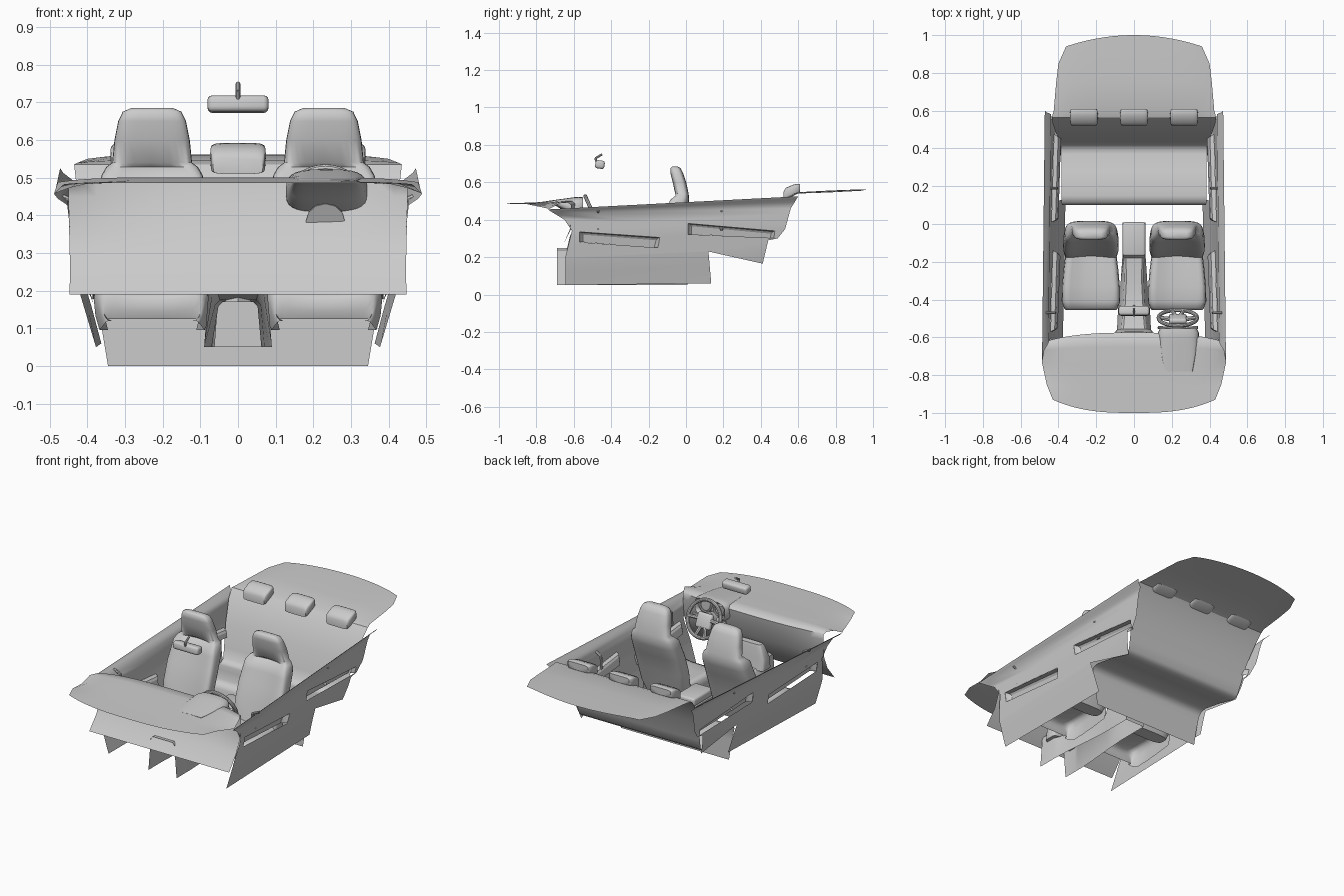
import bpy, bmesh, math
from mathutils import Vector, Matrix
from mathutils.geometry import tessellate_polygon

if "Cube" in bpy.data.objects:
    bpy.data.objects.remove(bpy.data.objects["Cube"])


def finish(name, bm, angle=35):
    bmesh.ops.recalc_face_normals(bm, faces=bm.faces)
    me = bpy.data.meshes.new(name)
    bm.to_mesh(me)
    bm.free()
    ob = bpy.data.objects.new(name, me)
    bpy.context.collection.objects.link(ob)
    bpy.ops.object.select_all(action='DESELECT')
    ob.select_set(True)
    bpy.context.view_layer.objects.active = ob
    bpy.ops.object.shade_smooth_by_angle(angle=math.radians(angle))
    return ob


def loft(name, rows, closed=False, caps=False, angle=35):
    bm = bmesh.new()
    vs = [[bm.verts.new(p) for p in r] for r in rows]
    n = len(rows[0])
    for a, b in zip(vs, vs[1:]):
        for i in range(n if closed else n - 1):
            j = (i + 1) % n
            bm.faces.new((a[i], a[j], b[j], b[i]))
    if caps:
        bm.faces.new(vs[0])
        bm.faces.new(vs[-1])
    return finish(name, bm, angle)


def rings(name, cx, sections, axis='Z', dish=0, power=.55, n=28, caps=True):
    # rounded cross-sections (y, z, half width, half depth), optionally hollowed on the seating side
    rows = []
    for y, z, hw, hd in sections:
        row = []
        for i in range(n):
            t = 2 * math.pi * i / n
            c, s = math.cos(t), math.sin(t)
            u = math.copysign(abs(c) ** power, c)
            v = hd * math.copysign(abs(s) ** power, s)
            if v > 0 and hw > .12:
                v -= dish * (1 - u * u)
            row.append((cx + hw * u, y - v, z) if axis == 'Z' else (cx + hw * u, y, z + v))
        rows.append(row)
    return loft(name, rows, True, caps, 50)


def sheet(name, spec, n=24, power=4, angle=35):
    # wide panel: rows of (centre y, edge y, centre z, edge z, half width)
    rows = []
    for yc, ye, zc, ze, hw in spec:
        ss = [2 * i / n - 1 for i in range(n + 1)]
        rows.append([(hw * s, yc + (ye - yc) * abs(s) ** power, zc + (ze - zc) * abs(s) ** 6) for s in ss])
    return loft(name, rows, angle=angle)


def box(name, loc, size, rot=(0, 0, 0), bevel=.01):
    bm = bmesh.new()
    bmesh.ops.create_cube(bm, size=1)
    bmesh.ops.scale(bm, vec=size, verts=bm.verts)
    bmesh.ops.bevel(bm, geom=bm.edges[:], offset=bevel, segments=3, profile=.5, affect='EDGES')
    ob = finish(name, bm, 50)
    ob.location, ob.rotation_euler = loc, rot
    return ob


def rod(name, a, b, r1, r2=None, n=16):
    a, b = Vector(a), Vector(b)
    bm = bmesh.new()
    m = Matrix.Translation((a + b) / 2) @ (b - a).to_track_quat('Z', 'Y').to_matrix().to_4x4()
    bmesh.ops.create_cone(bm, cap_ends=True, segments=n, radius1=r1, radius2=r2 or r1, depth=(b - a).length, matrix=m)
    return finish(name, bm)


def torus(name, loc, rot, R, r):
    bpy.ops.mesh.primitive_torus_add(location=loc, rotation=rot, major_radius=R, minor_radius=r,
                                     major_segments=36, minor_segments=10)
    bpy.context.object.name = name
    bpy.ops.object.shade_smooth_by_angle()


# dashboard shell
sheet('dashboard', [(-1, -.93, .486, .484, .43), (-.88, -.85, .49, .483, .462), (-.75, -.73, .495, .458, .488),
                    (-.65, -.67, .501, .488, .478), (-.59, -.63, .501, .49, .455), (-.575, -.615, .488, .478, .45),
                    (-.582, -.615, .45, .45, .45), (-.615, -.62, .35, .35, .448), (-.655, -.655, .27, .27, .446),
                    (-.72, -.72, .19, .19, .447)], power=2.8, angle=50)

# rear bench and parcel shelf
bench = [(.1, 0, .345), (.1, .12, .365), (.1, .19, .38), (.115, .215, .385), (.15, .222, .385), (.28, .2, .385),
         (.37, .178, .385), (.4, .178, .387), (.42, .195, .388), (.437, .25, .395), (.472, .37, .41),
         (.53, .49, .43), (.565, .535, .435)]
sheet('rear_bench', [(y, y, z, z, w) for y, z, w in bench], angle=60)
sheet('parcel_shelf', [(.565, .565, .535, .535, .435), (.6, .6, .547, .54, .425), (.75, .75, .555, .545, .412),
                       (.87, .85, .56, .55, .4), (1, .94, .562, .555, .36)], power=2)
for x in (-.265, 0, .265):
    rings('rear_headrest', x, [(.522, .53, .066, .02), (.532, .54, .072, .03), (.575, .558, .074, .03),
                               (.6, .566, .072, .026), (.61, .568, .064, .02)], 'Y', power=.35)

# front seats: backs with headrests, and cushions open underneath
for x in (-.228, .228):
    rings('seat_back', x, [(-.15, .13, .11, .04), (-.145, .2, .14, .058), (-.12, .3, .147, .06),
                           (-.085, .4, .146, .062), (-.055, .47, .14, .064), (-.045, .505, .135, .062),
                           (-.03, .528, .122, .045), (-.022, .54, .106, .036), (-.035, .6, .1, .036),
                           (-.05, .65, .09, .034), (-.056, .675, .078, .028), (-.06, .685, .055, .014)], dish=.035)
    rows = []
    for y, w, top, low in ((-.445, .12, .125, .12), (-.455, .128, .15, .12), (-.455, .135, .185, .118),
                           (-.445, .142, .208, .11), (-.41, .155, .222, .095), (-.33, .153, .225, .095),
                           (-.24, .145, .222, .095), (-.12, .13, .215, .095)):
        h = top - low
        half = [(w * .9, low), (w * .97, low + h * .3), (w, low + h * .65), (w * .97, low + h * .88),
                (w * .86, top), (w * .7, top - h * .04), (w * .45, top - h * .12), (w * .2, top - h * .15)]
        rows.append([(x - a, y, z) for a, z in half] + [(x + a, y, z) for a, z in reversed(half)])
    loft('seat_cushion', rows, angle=60)

# centre console with closed rear end, centre stack and armrest
cons = [(-.69, .075, .09, .25), (-.6, .075, .09, .25), (-.56, .068, .09, .2), (-.46, .06, .085, .175),
        (-.3, .052, .07, .17), (-.18, .054, .062, .175), (-.16, .058, .062, .2), (.008, .058, .062, .2)]
rows = [[(-b, y, .05), (-t, y, z - .012), (-t + .012, y, z), (t - .012, y, z), (t, y, z - .012), (b, y, .05)]
        for y, t, b, z in cons]
loft('console', rows)
bm = bmesh.new()
bm.faces.new([bm.verts.new(p) for p in rows[-1]])
finish('console_rear_wall', bm)
box('console_armrest', (0, -.08, .215), (.12, .18, .045), bevel=.012)
rings('centre_stack', 0, [(-.6, .19, .1, .045), (-.6, .25, .1, .035), (-.595, .315, .078, .025),
                          (-.592, .33, .068, .018)], power=.35)
rod('gear_boot', (0, -.46, .17), (0, -.46, .215), .035, .012, 4)
rod('gear_lever', (0, -.46, .2), (0, -.445, .26), .006)
box('gear_knob', (0, -.445, .27), (.025, .028, .035), bevel=.009)
rod('handbrake', (-.08, -.435, .19), (.075, -.475, .2), .005)

# open instrument hood blending into the dash top, with gauges set inside it
rings('instrument_hood', .235, [(-.78, .492, .075, .002), (-.7, .491, .09, .015), (-.64, .478, .102, .036),
                                (-.6, .465, .108, .055), (-.575, .464, .108, .058), (-.552, .468, .096, .052),
                                (-.56, .468, .088, .045), (-.585, .466, .088, .045)], 'Y', power=.6)
for x in (.19, .28):
    torus('gauge_ring', (x, -.58, .47), (math.radians(-75), 0, 0), .036, .006)

# steering column, wheel, spokes and stalks
tilt = math.radians(-66)
C = Vector((.232, -.497, .432))
R = Matrix.Rotation(tilt, 3, 'X')
P = lambda x, y, z: C + R @ Vector((x, y, z))
rod('steering_column', P(0, 0, -.12), P(0, 0, -.03), .052, .04, 12)
torus('steering_wheel', C, (tilt, 0, 0), .102, .0105)
box('wheel_hub', P(0, .01, -.01), (.095, .085, .03), (tilt, 0, 0), .013)
for x, y in ((-.1, .005), (.1, .005), (-.03, .097), (.03, .097)):
    rod('wheel_spoke', P(x * .25, y * .25, -.01), P(x, y, 0), .013, .009, 8)
for s in (-1, 1):
    rod('column_stalk', P(s * .03, 0, -.06), P(s * .105, -.01, -.05), .006, .008, 8)

# interior mirror
box('mirror', (0, -.46, .695), (.162, .05, .044), (math.radians(-8), 0, 0), .013)
rod('mirror_stem', (0, -.475, .7), (0, -.485, .73), .006, n=8)
rod('mirror_mount', (0, -.485, .728), (0, -.448, .75), .006, n=8)

# door panels: side outline with two armrest openings, curved in x
K = .052
KNOTS = [(-1, .487), (0, .487), (.012, .478), (.03, .454), (.15, .442), (.27, .42), (.42, .375), (1, .3)]


def door_x(y, z):
    d = .455 + K * (y + .74) - z
    for (d0, x0), (d1, x1) in zip(KNOTS, KNOTS[1:]):
        if d <= d1:
            return x0 + (x1 - x0) * (d - d0) / (d1 - d0) - .011 * (y + .74)


outline = [(-.74, .455), (.6, .525), (.56, .46), (.53, .35), (.49, .3), (.44, .29), (.41, .165), (.12, .23),
           (.135, .06), (-.645, .05), (-.645, .2), (-.61, .34), (-.65, .4)]
slots = [[(-.57, .335), (-.14, .305), (-.15, .25), (-.57, .28)], [(.01, .38), (.475, .34), (.47, .302), (.01, .322)]]
for side in (-1, 1):
    bm = bmesh.new()
    loops = [outline] + slots
    vs = [bm.verts.new((0, y, z)) for l in loops for y, z in l]
    for t in tessellate_polygon([[Vector((y, z, 0)) for y, z in l] for l in loops]):
        bm.faces.new([vs[i] for i in t])
    for d in (.012, .03, .09, .15, .21, .27, .34):
        bmesh.ops.bisect_plane(bm, geom=bm.verts[:] + bm.edges[:] + bm.faces[:],
                               plane_co=(0, -.74, .455 - d), plane_no=(0, -K, 1))
    for v in bm.verts:
        v.co.x = side * door_x(v.co.y, v.co.z)
    finish('door_panel', bm, 60)
    # hollow armrests, open underneath
    for (a, b, c, d) in slots:
        pt = lambda p, o, dy=0, dz=0: (side * (door_x(*p) - o), p[0] + dy, p[1] + dz)
        outer = [pt(d, 0), pt(a, 0), pt(b, 0), pt(c, 0)]
        mid = [pt(d, .022, .01), pt(a, .022, .01, -.004), pt(b, .022, -.01, -.004), pt(c, .022, -.01)]
        inner = [pt(d, .03, .02), pt(a, .03, .02, -.015), pt(b, .03, -.02, -.015), pt(c, .03, -.02)]
        loft('door_armrest', [outer, mid, inner])
        bm = bmesh.new()
        bm.faces.new([bm.verts.new(p) for p in inner])
        finish('armrest_face', bm)
    # upright grab handles
    for y in (-.47, .19):
        pts = [(side * (door_x(y, z) - o), y, z) for z, o in ((.345, 0), (.36, .025), (.43, .028), (.45, 0))]
        for a, b in zip(pts, pts[1:]):
            rod('grab_handle', a, b, .007, n=8)
